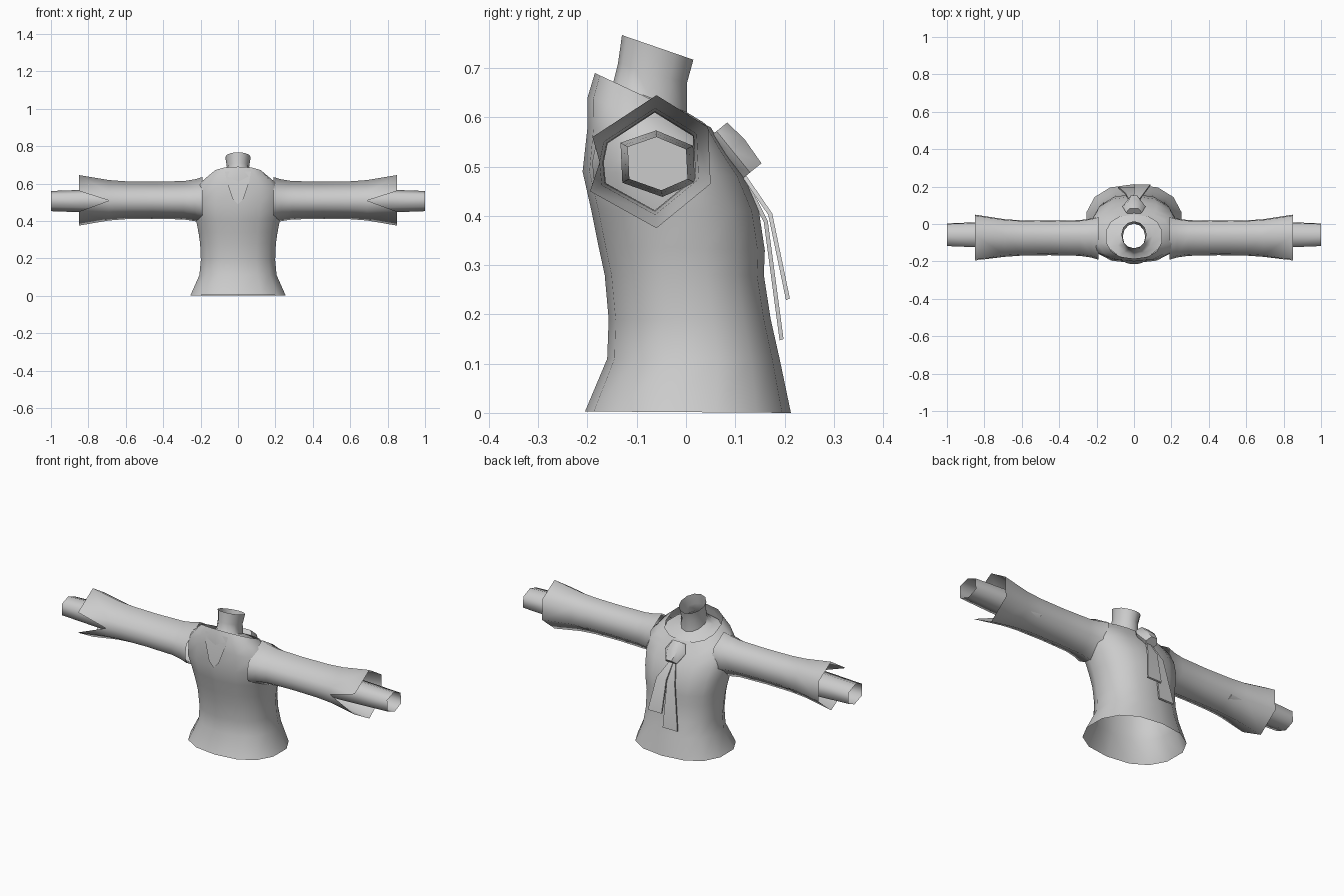
import bpy, bmesh, math
from mathutils import Vector

if "Cube" in bpy.data.objects:
    bpy.data.objects.remove(bpy.data.objects["Cube"])

mat = bpy.data.materials.new("light_grey")
mat.diffuse_color = (0.6, 0.6, 0.6, 1)
mat.use_nodes = True
mat.node_tree.nodes["Principled BSDF"].inputs["Base Color"].default_value = mat.diffuse_color


def build(name, verts, faces, angle=50, flip=False):
    me = bpy.data.meshes.new(name)
    me.from_pydata(verts, [], faces)
    bm = bmesh.new()
    bm.from_mesh(me)
    bmesh.ops.recalc_face_normals(bm, faces=bm.faces)
    if flip:
        bmesh.ops.reverse_faces(bm, faces=bm.faces)
    bm.to_mesh(me)
    bm.free()
    me.materials.append(mat)
    ob = bpy.data.objects.new(name, me)
    bpy.context.collection.objects.link(ob)
    bpy.ops.object.select_all(action='DESELECT')
    ob.select_set(True)
    bpy.context.view_layer.objects.active = ob
    bpy.ops.object.shade_smooth_by_angle(angle=math.radians(angle))
    return ob


def bridge(rings, n):
    return [(r * n + i, r * n + (i + 1) % n, (r + 1) * n + (i + 1) % n, (r + 1) * n + i)
            for r in range(rings - 1) for i in range(n)]


def ring(hx, yb, yf, zb, zf, n, power=1.0):
    """Tilted oval: half width, back/front y, back/front z."""
    pts = []
    for i in range(n):
        a = 2 * math.pi * i / n + math.pi / 2
        c, s = math.cos(a), math.sin(a)
        c = math.copysign(abs(c) ** power, c)
        s = math.copysign(abs(s) ** power, s)
        t = (s + 1) / 2
        pts.append((hx * c, yb + (yf - yb) * t, zb + (zf - zb) * t))
    return pts


def loft(name, specs, n, power=1.0, **kw):
    verts = [p for s in specs for p in ring(*s, n, power)]
    return build(name, verts, bridge(len(specs), n), **kw)


# Torso, open at the hem, with a tilted collar edge
loft("torso", [
    (.260, -.205, .213, .003, .000),
    (.211, -.160, .190, .11, .11),
    (.203, -.157, .172, .19, .19),
    (.207, -.165, .158, .28, .28),
    (.215, -.178, .160, .34, .33),
    (.230, -.192, .148, .41, .41),
    (.245, -.210, .118, .49, .48),
    (.240, -.200, .082, .58, .53),
    (.200, -.200, .066, .64, .555),
    (.150, -.185, .050, .69, .58)], 14, .85)

# Neck, flaring out under the collar
loft("neck", [
    (.068, -.130, .015, .767, .717),
    (.060, -.138, .002, .71, .67),
    (.064, -.148, .002, .67, .61),
    (.100, -.165, .035, .645, .59),
    (.160, -.190, .062, .635, .565)], 12)

# Pointed collar flap
flap = [(-.07, -.187, .665), (.07, -.187, .665), (-.06, -.2, .61), (.06, -.2, .61),
        (-.03, -.212, .52), (.03, -.212, .52), (0, -.215, .49)]
build("collar_flap", flap, [(0, 1, 3, 2), (2, 3, 5, 4), (4, 5, 6)])

# Sleeves with a split cuff, and forearms inside them
CY, CZ = -.073, .512
cuff = [(-.06, .645), (.045, .58), (.05, .465), (-.06, .375),
        (-.195, .45), (-.215, .508), (-.19, .56)]
stations = [(.19, .92), (.23, .83), (.29, .76), (.45, .735), (.60, .75), (.69, .80), (.85, 1)]
arm = [(-.06, .56), (.0, .535), (.003, .475), (-.05, .452), (-.115, .475), (-.118, .54)]
for side, label in ((1, "right"), (-1, "left")):
    verts = []
    for x, s in stations:
        for i, (y, z) in enumerate(cuff):
            if i == 5:
                y = CY + (y - CY) * .9
            verts.append((side * x, CY + (y - CY) * s, CZ + (z - CZ) * s))
    n, last = 7, len(stations) - 1
    faces = bridge(len(stations), n)
    # the split: the seam stops one station before the cuff edge
    a, b = (last - 1) * n, last * n
    faces = [f for f in faces if b + 5 not in f]
    faces += [(a + 4, a + 5, b + 4), (a + 5, a + 6, b + 6)]
    verts[b + 5] = verts[a + 5]
    sleeve = build(label + "_sleeve", verts, faces, 75)
    bm = bmesh.new()
    bm.from_mesh(sleeve.data)
    bmesh.ops.delete(bm, geom=[v for v in bm.verts if not v.link_faces], context='VERTS')
    bm.to_mesh(sleeve.data)
    bm.free()
    av = [(side * x, -.058 + (y + .058) * s, .506 + (z - .506) * s)
          for x, s in ((.6, 1.25), (.82, 1.12), (1, 1)) for y, z in arm]
    build(label + "_forearm", av, bridge(3, 6) + [tuple(range(6))], 75)

# Scarf knot, lofted along a slope down the chest
top, bottom = Vector((0, .062, .572)), Vector((0, .13, .488))
out = Vector((0, .62, .5)).normalized()
kv = []
for t, w, d in ((0, .042, .028), (.45, .062, .034), (1, .034, .030)):
    c = top.lerp(bottom, t)
    for k in range(6):
        ang = math.pi / 3 * k
        kv.append(c + Vector((w * math.cos(ang), 0, 0)) + out * d * math.sin(ang) * 1.15)
build("scarf_knot", kv, bridge(3, 6) + [tuple(range(6)), tuple(range(12, 18))])


# Scarf tails, thin strips that widen downward
def tail(name, path, thick=.008):
    verts = []
    for x, y, z, w in path:
        verts += [(x - w, y, z), (x + w, y, z), (x + w, y - thick, z - .003), (x - w, y - thick, z - .003)]
    m = 4 * (len(path) - 1)
    build(name, verts, bridge(len(path), 4) + [(0, 1, 2, 3), (m, m + 1, m + 2, m + 3)], 30)


tail("short_scarf_tail", [(.008, .122, .482, .012), (.03, .175, .405, .03), (.045, .211, .232, .042)])
tail("long_scarf_tail", [(-.008, .120, .48, .012), (-.022, .166, .39, .024), (-.04, .198, .15, .045)])
